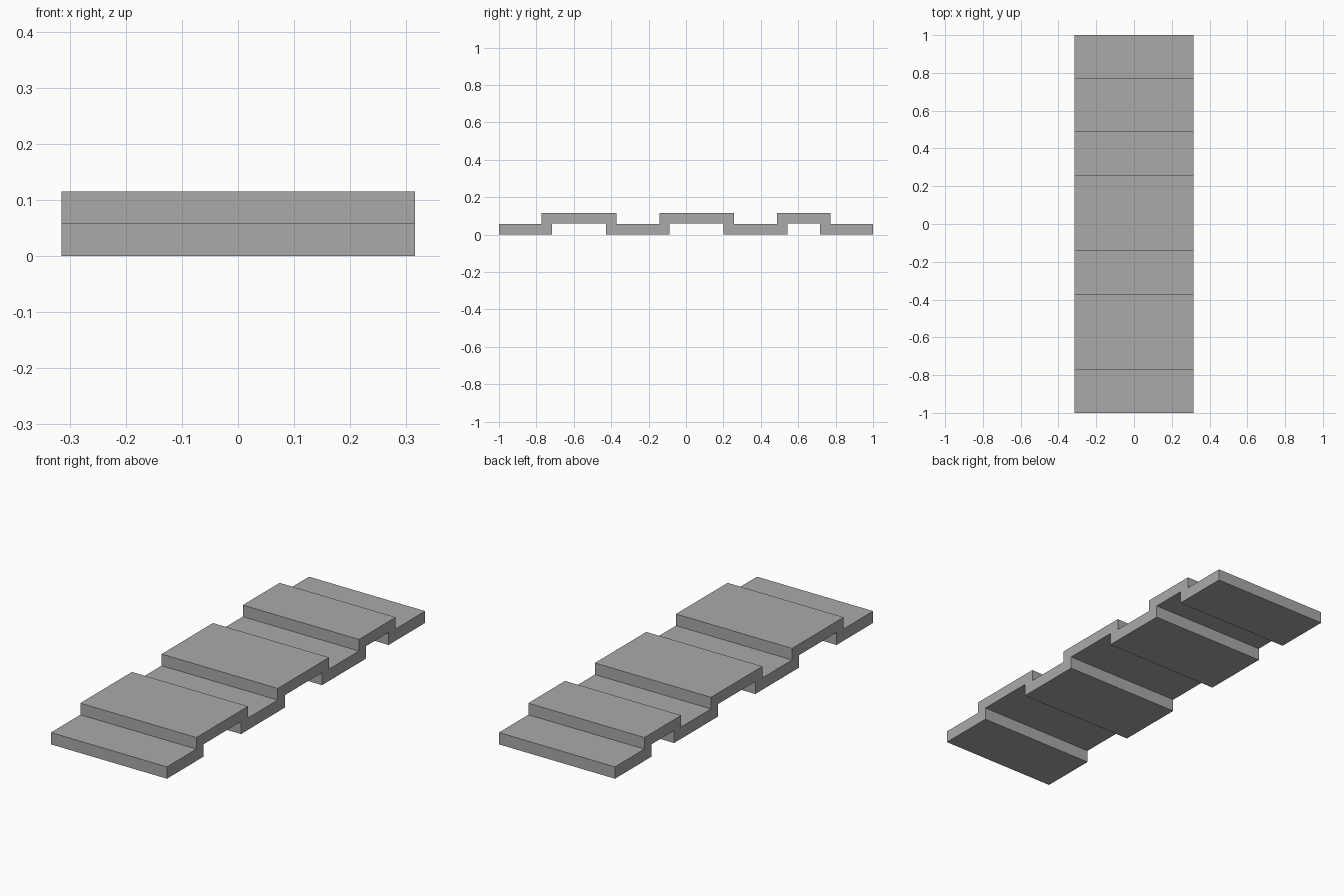
import bpy
import bmesh

cube = bpy.data.objects.get("Cube")
if cube:
    bpy.data.objects.remove(cube, do_unlink=True)

HALF_WIDTH = 0.315
LOW_TOP, HIGH_BOTTOM, HIGH_TOP = 0.058, 0.061, 0.115

# Raised sections: outer start, outer end, wall thickness
RAISED = [(-0.772, -0.372, 0.055), (-0.142, 0.256, 0.055), (0.487, 0.772, 0.055)]


def step_line(low, high, inset):
    """Stepped line from front to back, jumping from low to high over each raised section."""
    points = [(-1.0, low)]
    for start, end, wall in RAISED:
        a, b = start + wall * inset, end - wall * inset
        points += [(a, low), (a, high), (b, high), (b, low)]
    return points + [(1.0, low)]


# Closed side profile: upper surface, then the underside in reverse
profile = step_line(LOW_TOP, HIGH_TOP, 0) + step_line(0.0, HIGH_BOTTOM, 1)[::-1]

# Extrude the profile across the width
bm = bmesh.new()
side = bm.faces.new([bm.verts.new((-HALF_WIDTH, y, z)) for y, z in profile])
extruded = bmesh.ops.extrude_face_region(bm, geom=[side], use_keep_orig=True)
verts = [v for v in extruded["geom"] if isinstance(v, bmesh.types.BMVert)]
bmesh.ops.translate(bm, verts=verts, vec=(2 * HALF_WIDTH, 0, 0))
bmesh.ops.recalc_face_normals(bm, faces=bm.faces)

mesh = bpy.data.meshes.new("corrugated_panel")
bm.to_mesh(mesh)
bm.free()

# Plain grey finish
grey = bpy.data.materials.new("grey")
grey.use_nodes = True
color = (0.4, 0.4, 0.4, 1.0)
grey.diffuse_color = color
grey.node_tree.nodes["Principled BSDF"].inputs["Base Color"].default_value = color
mesh.materials.append(grey)

panel = bpy.data.objects.new("corrugated_panel", mesh)
bpy.context.collection.objects.link(panel)
